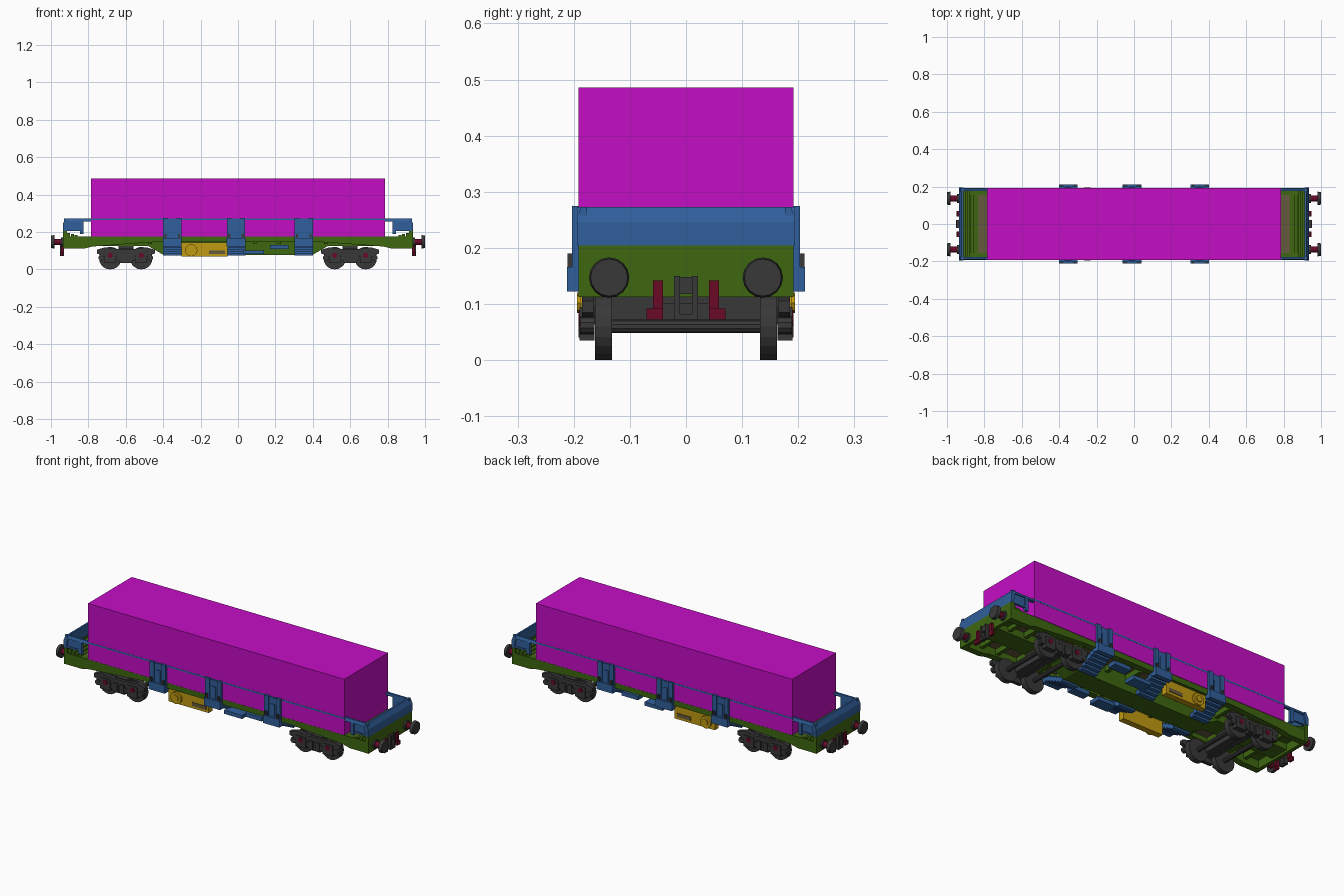
import bpy, bmesh, math
from mathutils import Matrix, Vector

cube = bpy.data.objects.get("Cube")
if cube:
    bpy.data.objects.remove(cube, do_unlink=True)


def material(name, rgb):
    m = bpy.data.materials.new(name)
    m.use_nodes = True
    m.diffuse_color = (*rgb, 1)
    bsdf = next(n for n in m.node_tree.nodes if n.type == 'BSDF_PRINCIPLED')
    bsdf.inputs["Base Color"].default_value = (*rgb, 1)
    return m


MAGENTA = material("magenta", (0.56, 0.004, 0.56))
GREEN = material("green", (0.048, 0.135, 0.005))
BLUE = material("blue", (0.03, 0.115, 0.33))
GRAY = material("dark gray", (0.04, 0.04, 0.04))
CRIMSON = material("crimson", (0.14, 0.003, 0.018))
YELLOW = material("yellow", (0.53, 0.32, 0.006))
WOOD = material("wood", (0.13, 0.10, 0.045))


class Part:
    """Collects primitives into one mesh, optionally mirrored across x and/or y."""

    def __init__(self, name, mat, mirror=""):
        self.name, self.mat, self.mirror = name, mat, mirror
        self.bm = bmesh.new()

    def box(self, x0, x1, y0, y1, z0, z1):
        mid = Vector(((x0 + x1) / 2, (y0 + y1) / 2, (z0 + z1) / 2))
        size = Matrix.Diagonal((x1 - x0, y1 - y0, z1 - z0, 1))
        bmesh.ops.create_cube(self.bm, size=1, matrix=Matrix.Translation(mid) @ size)

    def prism(self, pts, axis, a, b):
        """Extrude a profile: (x, z) along y, or (y, z) along x."""
        def place(p, t):
            return (p[0], t, p[1]) if axis == 'y' else (t, p[0], p[1])
        face = self.bm.faces.new([self.bm.verts.new(place(p, a)) for p in pts])
        ext = bmesh.ops.extrude_face_region(self.bm, geom=[face], use_keep_orig=True)
        verts = [g for g in ext['geom'] if isinstance(g, bmesh.types.BMVert)]
        bmesh.ops.translate(self.bm, verts=verts,
                            vec=(0, b - a, 0) if axis == 'y' else (b - a, 0, 0))

    def cyl(self, x, y, z, r, length, axis, sides=16, r2=None):
        turn = (Matrix.Rotation(math.pi / 2, 4, 'Y') if axis == 'x'
                else Matrix.Rotation(-math.pi / 2, 4, 'X'))
        bmesh.ops.create_cone(self.bm, cap_ends=True, segments=sides, radius1=r,
                              radius2=r if r2 is None else r2, depth=length,
                              matrix=Matrix.Translation((x, y, z)) @ turn)

    def done(self):
        bmesh.ops.recalc_face_normals(self.bm, faces=self.bm.faces)
        mesh = bpy.data.meshes.new(self.name)
        self.bm.to_mesh(mesh)
        self.bm.free()
        mesh.materials.append(self.mat)
        ob = bpy.data.objects.new(self.name, mesh)
        bpy.context.collection.objects.link(ob)
        if self.mirror:
            mod = ob.modifiers.new("Mirror", 'MIRROR')
            mod.use_axis = ('x' in self.mirror, 'y' in self.mirror, False)
            mod.use_mirror_merge = False


# Cargo block and floor
p = Part("cargo_block", MAGENTA)
p.box(-0.787, 0.787, -0.192, 0.192, 0.176, 0.486)
p.done()
p = Part("floor", WOOD)
p.box(-0.835, 0.835, -0.156, 0.156, 0.164, 0.175)
p.done()

# Side sills, deeper towards the ends
p = Part("side_sill", GREEN, "y")
half = [(0.46, 0.145), (0.78, 0.122), (0.82, 0.112), (0.935, 0.112), (0.935, 0.175)]
p.prism([(-x, z) for x, z in reversed(half)] + half, 'y', 0.156, 0.191)
p.done()

# Centre sill with a deep belly between the bogies
p = Part("centre_sill", GREEN)
half = [(0.40, 0.078), (0.48, 0.125), (0.92, 0.125), (0.92, 0.164)]
p.prism([(-x, z) for x, z in reversed(half)] + half, 'y', -0.055, 0.055)
p.done()

# Cross members
p = Part("cross_members", GREEN, "x")
for x in (0.09, 0.22, 0.35, 0.47, 0.60, 0.73, 0.83):
    p.box(x - 0.01, x + 0.01, -0.16, 0.16, 0.135, 0.164)
p.done()

# End beam and stepped end deck
p = Part("end_beam", GREEN, "x")
p.box(0.915, 0.935, -0.192, 0.192, 0.112, 0.204)
for i in range(4):
    x = 0.837 + i * 0.02
    p.box(x, x + 0.017, -0.185, 0.185, 0.16, 0.177 + i * 0.006)
p.box(0.835, 0.92, -0.187, 0.187, 0.158, 0.174)
p.done()

# End walls with a bevelled top and short side returns
p = Part("end_wall", BLUE, "x")
p.prism([(0.92, 0.204), (0.935, 0.204), (0.935, 0.246), (0.922, 0.273), (0.912, 0.273),
         (0.912, 0.246)], 'y', -0.194, 0.194)
p.done()
p = Part("end_wall_return", BLUE, "xy")
p.box(0.825, 0.92, 0.178, 0.187, 0.204, 0.26)
p.box(0.825, 0.845, 0.178, 0.192, 0.19, 0.26)
p.box(0.825, 0.92, 0.178, 0.191, 0.204, 0.214)
p.prism([(0.176, 0.257), (0.193, 0.257), (0.187, 0.273), (0.176, 0.273)], 'x', 0.787, 0.93)
p.done()
p = Part("side_rail", BLUE, "y")
p.box(-0.79, 0.79, 0.185, 0.1926, 0.264, 0.273)
p.done()

# Side stanchions with stepped brackets underneath
posts = (-0.352, -0.011, 0.352)
p = Part("stanchion", BLUE, "y")
for x in posts:
    p.box(x - 0.042, x + 0.042, 0.185, 0.197, 0.165, 0.270)
    for s in (-1, 1):
        c = x + s * 0.036
        p.box(c - 0.013, c + 0.013, 0.186, 0.203, 0.165, 0.275)
    p.box(x - 0.014, x + 0.014, 0.19, 0.201, 0.165, 0.235)
    p.box(x - 0.05, x + 0.05, 0.186, 0.212, 0.122, 0.166)
p.done()
p = Part("stepped_bracket", BLUE, "y")
for x in posts:
    for i in range(6):
        y, z = 0.198 - i * 0.022, 0.138 - i * 0.011
        p.box(x - 0.05, x + 0.05, y - 0.026, y, z - 0.01, z + 0.014)
p.done()
p = Part("stanchion_hinge", GRAY, "y")
for x in posts:
    for s in (-1, 1):
        c = x + s * 0.036
        p.box(c - 0.006, c + 0.006, 0.2, 0.211, 0.166, 0.19)
p.done()

# Equipment panel with hand wheel and slot
p = Part("equipment_panel", YELLOW, "y")
p.box(-0.302, -0.055, 0.145, 0.178, 0.068, 0.143)
p.cyl(-0.25, 0.183, 0.102, 0.033, 0.012, 'y', 12)
p.cyl(-0.25, 0.187, 0.102, 0.018, 0.014, 'y', 8)
p.done()
p = Part("panel_slot", WOOD, "y")
p.box(-0.155, -0.07, 0.176, 0.181, 0.082, 0.102)
p.done()

# Service step and box
p = Part("service_box", BLUE, "y")
p.box(0.17, 0.27, 0.13, 0.178, 0.108, 0.13)
p.box(0.03, 0.14, 0.10, 0.165, 0.082, 0.102)
p.done()

# Bogies: wheels, axles, frames
for side, bx in (("right", -0.6), ("left", 0.6)):
    w = Part(side + "_wheels", GRAY, "y")
    a = Part(side + "_axles", GRAY)
    f = Part(side + "_bogie_frame", GRAY, "y")
    j = Part(side + "_axle_caps", CRIMSON, "y")
    for s in (-1, 1):
        x = bx + s * 0.083
        w.cyl(x, 0.149, 0.06, 0.06, 0.026, 'y', 20)
        w.cyl(x, 0.135, 0.06, 0.064 - 0.004, 0.006, 'y', 20)
        a.cyl(x, 0, 0.06, 0.012, 0.27, 'y', 10)
        f.box(x - 0.03, x + 0.03, 0.163, 0.190, 0.035, 0.095)
        for t in (-1, 1):
            f.cyl(x + t * 0.047, 0.176, 0.062, 0.016, 0.026, 'y', 10)
        j.cyl(x, 0.186, 0.075, 0.014, 0.012, 'y', 10)
    f.prism([(bx + u, z) for u, z in ((-0.155, 0.085), (-0.12, 0.072), (-0.05, 0.072),
            (-0.035, 0.035), (0.035, 0.035), (0.05, 0.072), (0.12, 0.072), (0.155, 0.085),
            (0.155, 0.105), (0.11, 0.118), (0.04, 0.108), (-0.04, 0.108), (-0.11, 0.118),
            (-0.155, 0.105))], 'y', 0.165, 0.185)
    for t in (-0.02, 0.02):
        f.box(bx + t - 0.012, bx + t + 0.012, 0.18, 0.192, 0.04, 0.088)
    a.box(bx - 0.035, bx + 0.035, -0.17, 0.17, 0.063, 0.112)
    a.cyl(bx, 0, 0.09, 0.03, 0.08, 'y', 10)
    a.box(bx - 0.04, bx + 0.04, -0.05, 0.05, 0.1, 0.13)
    for part in (w, a, f, j):
        part.done()

# Buffers
p = Part("buffer_shank", CRIMSON, "xy")
p.cyl(0.958, 0.137, 0.147, 0.016, 0.056, 'x', 12)
p.done()
p = Part("buffer_head", GRAY, "xy")
p.cyl(0.991, 0.137, 0.147, 0.036, 0.018, 'x', 16, 0.033)
p.cyl(0.94, 0.137, 0.147, 0.024, 0.012, 'x', 12)
p.done()

# Coupling hook and brake hoses
p = Part("coupling", GRAY, "x")
for y in (-0.016, 0.016):
    p.box(0.93, 0.952, y - 0.005, y + 0.005, 0.072, 0.15)
p.box(0.93, 0.948, -0.02, 0.02, 0.118, 0.148)
p.box(0.938, 0.952, -0.02, 0.02, 0.072, 0.082)
p.done()
p = Part("brake_hose", CRIMSON, "xy")
p.box(0.93, 0.947, 0.041, 0.059, 0.085, 0.142)
p.box(0.936, 0.95, 0.041, 0.07, 0.072, 0.092)
p.done()
